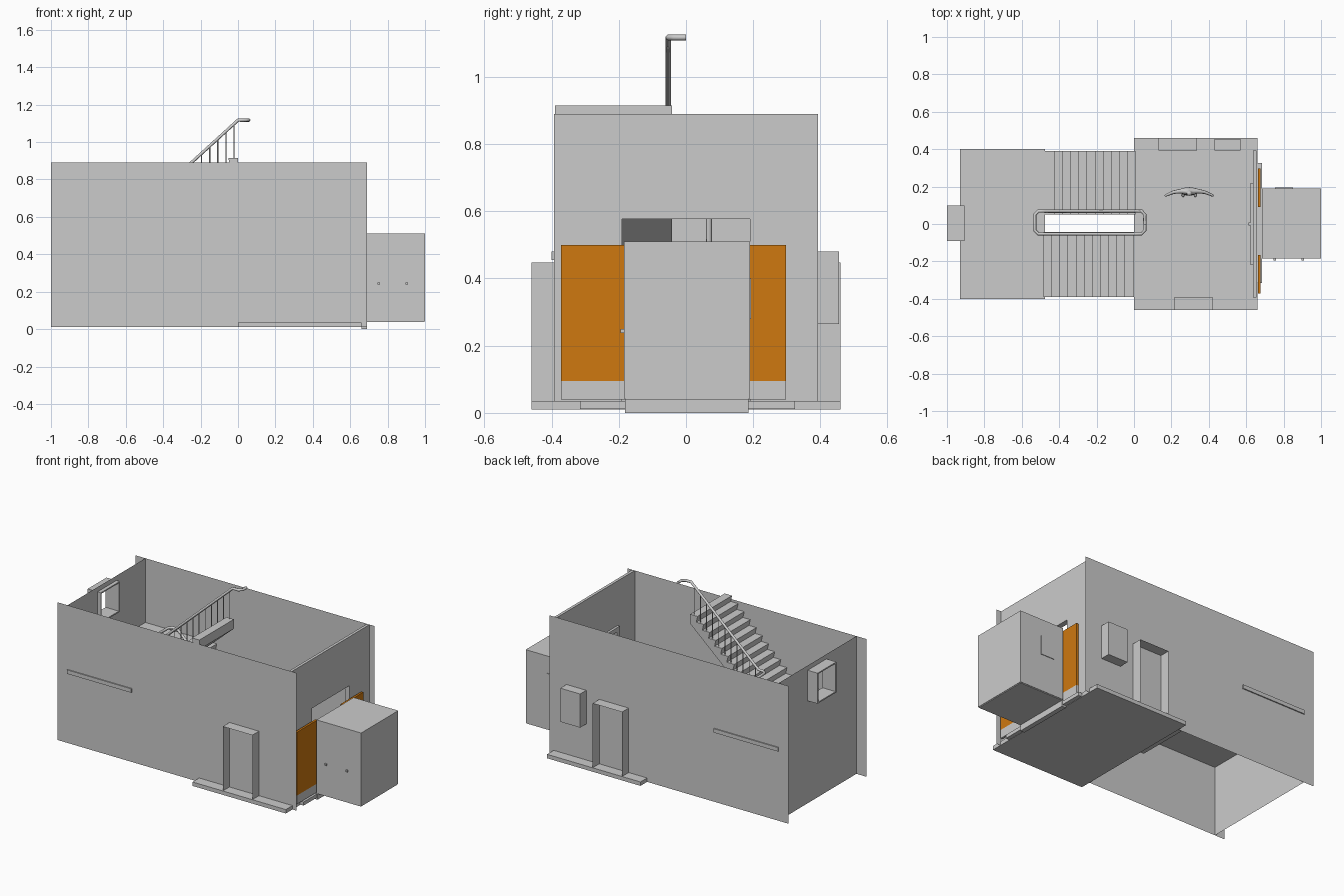
import bpy, bmesh, math
from mathutils import Vector

if "Cube" in bpy.data.objects:
    bpy.data.objects.remove(bpy.data.objects["Cube"])

orange = bpy.data.materials.new("orange_paint")
orange.diffuse_color = (0.62, 0.19, 0.005, 1)
orange.use_nodes = True
orange.node_tree.nodes["Principled BSDF"].inputs["Base Color"].default_value = orange.diffuse_color


def finish(name, bm, mat=None):
    mesh = bpy.data.meshes.new(name)
    bm.to_mesh(mesh)
    bm.free()
    ob = bpy.data.objects.new(name, mesh)
    bpy.context.collection.objects.link(ob)
    if mat:
        mesh.materials.append(mat)
    return ob


def boxes(name, *specs, mat=None, skip=()):
    """Each spec is ((x0, x1), (y0, y1), (z0, z1)); skip drops faces by normal."""
    bm = bmesh.new()
    for spec in specs:
        lo, hi = Vector(s[0] for s in spec), Vector(s[1] for s in spec)
        new = bmesh.ops.create_cube(bm, size=1)["verts"]
        for v in new:
            v.co = Vector((lo[i] + (v.co[i] + .5) * (hi[i] - lo[i]) for i in range(3)))
    bm.normal_update()
    drop = [f for f in bm.faces if any(f.normal.dot(Vector(s)) > .9 for s in skip)]
    bmesh.ops.delete(bm, geom=drop, context='FACES')
    return finish(name, bm, mat)


def sheet(name, *quads):
    bm = bmesh.new()
    for q in quads:
        bm.faces.new([bm.verts.new(p) for p in q])
    return finish(name, bm)


def x_quad(x, y0, y1, z0, z1):
    return [(x, y0, z0), (x, y1, z0), (x, y1, z1), (x, y0, z1)]


# Long side walls, single sheets
for label, y in (("front_wall", -.393), ("back_wall", .393)):
    sheet(label, [(-1, y, .01), (.69, y, .01), (.69, y, .89), (-1, y, .89)])

# Left end wall with window hole
W = .393
sheet("left_wall", x_quad(-.93, -W, -.09, .01, .89), x_quad(-.93, .10, W, .01, .89),
      x_quad(-.93, -.09, .10, .01, .665), x_quad(-.93, -.09, .10, .86, .89))
t = .008
boxes("window_frame",
      ((-1, -.907), (-.09, -.09 + t), (.665, .86)), ((-1, -.907), (.10 - t, .10), (.665, .86)),
      ((-1, -.907), (-.09, .10), (.665, .665 + t)), ((-1, -.907), (-.09, .10), (.86 - t, .86)))

# Right end wall with lift doorway
X = (.637, .655)
boxes("right_wall", (X, (-W, -.19), (.035, .89)), (X, (.19, W), (.035, .89)),
      (X, (-.19, .19), (.577, .89)))
T = (.622, .637)
boxes("doorway_trim", (T, (-.22, -.19), (.035, .605)), (T, (.19, .22), (.035, .605)),
      (T, (-.19, .19), (.577, .605)))
boxes("call_button", ((.612, .622), (-.008, .008), (.585, .6)))

# Floors
boxes("ground_floor", ((0, .66), (-.46, .46), (.01, .035)))
boxes("half_landing", ((-.93, -.475), (-.4, .4), (.455, .48)))
boxes("lift_sill", ((.66, .685), (-.315, .325), (.012, .035)))
boxes("lift_threshold", ((.66, .69), (-.182, .186), (0, .038)))

# Door surrounds: open-fronted, open-bottomed sheets
boxes("front_door_surround", ((.215, .423), (-.46, -.393), (.035, .447)),
      skip=((0, -1, 0), (0, 0, -1)))
boxes("back_door_surround", ((.13, .338), (.393, .46), (.035, .447)),
      skip=((0, 1, 0), (0, 0, -1)))
boxes("wall_cabinet", ((.43, .57), (.393, .455), (.265, .48)))

# Lift car, open to the lobby
boxes("lift_car", ((.685, 1), (-.185, .19), (.043, .51)), skip=((-1, 0, 0),))
boxes("lift_floor", ((.685, .997), (-.182, .187), (.038, .046)))
boxes("lift_side_panel", ((.755, .85), (.188, .194), (.28, .40)))
for x in (.753, .902):
    boxes("lift_side_knob", ((x - .006, x + .006), (-.195, -.185), (.238, .25)))

# Sliding lift doors with grey kick plates
for y0, y1, x in ((-.372, -.165, .663), (.09, .298, .663)):
    boxes("lift_door", ((x, x + .014), (y0, y1), (.095, .5)), mat=orange)
    boxes("lift_door_kick_plate", ((x, x + .014), (y0, y1), (.04, .095)))

# Stair flights: sawtooth profile with nosings and sloped soffit
N, RUN = 11, .475 / 11


def flight(name, x0, z0, d, rise, y0, y1):
    prof = []
    for i in range(N):
        x = x0 + d * i * RUN
        prof += [(x, z0 + i * rise), (x - d * .009, z0 + (i + 1) * rise - .0),]
    xe, ze = x0 + d * N * RUN, z0 + N * rise
    prof += [(xe, ze), (xe, ze - .06), (x0 + d * .03, z0 - .02), (x0, z0 - .02)]
    bm = bmesh.new()
    face = bm.faces.new([bm.verts.new((x, y0, z)) for x, z in prof])
    ext = bmesh.ops.extrude_face_region(bm, geom=[face])["geom"]
    for v in ext:
        if isinstance(v, bmesh.types.BMVert):
            v.co.y = y1
    bmesh.ops.recalc_face_normals(bm, faces=bm.faces)
    finish(name, bm)


flight("lower_flight", 0, .035, -1, .445 / N, .05, .39)
flight("upper_flight", -.475, .48, 1, .435 / N, -.39, -.042)


def tube(name, paths, radius, res):
    cu = bpy.data.curves.new(name, 'CURVE')
    cu.dimensions = '3D'
    cu.bevel_depth, cu.bevel_resolution, cu.use_fill_caps = radius, res, True
    for pts in paths:
        sp = cu.splines.new('POLY')
        sp.points.add(len(pts) - 1)
        for p, c in zip(sp.points, pts):
            p.co = (*c, 1)
    ob = bpy.data.objects.new(name, cu)
    bpy.context.collection.objects.link(ob)


# Continuous handrail wrapping round the landing
YA, YB = .069, -.053
tube("handrail", [[(.058, 0, .235), (.058, .05, .235), (.04, YA, .235), (0, YA, .235),
                   (-.475, YA, .68), (-.512, YA, .682), (-.53, .05, .682), (-.53, -.034, .682),
                   (-.512, YB, .682), (-.475, YB, .684), (0, YB, 1.117), (.04, YB, 1.117),
                   (.058, -.034, 1.117), (.058, 0, 1.117)]], .009, 1)
bars = []
for i in range(N):
    f = (i + .5) / N
    bars.append([(-.475 * f, YA, .03 + .445 * f), (-.475 * f, YA, .235 + .445 * f)])
    bars.append([(-.475 + .475 * f, YB, .48 + .435 * f), (-.475 + .475 * f, YB, .684 + .433 * f)])
tube("balusters", bars, .003, 0)

# Standing figure in the lobby, arms out, grown with the skin modifier
CX, CY = .295, .165
joints = [(0, .005, .19, .022), (0, .01, .24, .025), (0, .01, .275, .026), (0, 0, .297, .011), (0, -.003, .325, .02)]
links = [(0, 1), (1, 2), (2, 3), (3, 4)]
for s in (-1, 1):
    n = len(joints)
    joints += [(s * .037, .012, .275, .014), (s * .085, .005, .262, .010), (s * .132, -.015, .25, .007),
               (s * .022, .005, .17, .017), (s * .027, .002, .105, .012), (s * .03, .01, .048, .009),
               (s * .034, -.022, .043, .008)]
    links += [(2, n), (n, n + 1), (n + 1, n + 2), (0, n + 3), (n + 3, n + 4), (n + 4, n + 5), (n + 5, n + 6)]
me = bpy.data.meshes.new("figure")
me.from_pydata([(CX + x, CY + y, z) for x, y, z, r in joints], links, [])
fig = bpy.data.objects.new("figure", me)
bpy.context.collection.objects.link(fig)
skin = fig.modifiers.new("skin", 'SKIN')
skin.use_smooth_shade = True
if not me.skin_vertices:
    bpy.context.view_layer.objects.active = fig
    bpy.ops.mesh.customdata_skin_add()
for sv, j in zip(me.skin_vertices[0].data, joints):
    sv.radius = (j[3], j[3])
me.skin_vertices[0].data[0].use_root = True
fig.modifiers.new("smooth", 'SUBSURF').levels = 1
